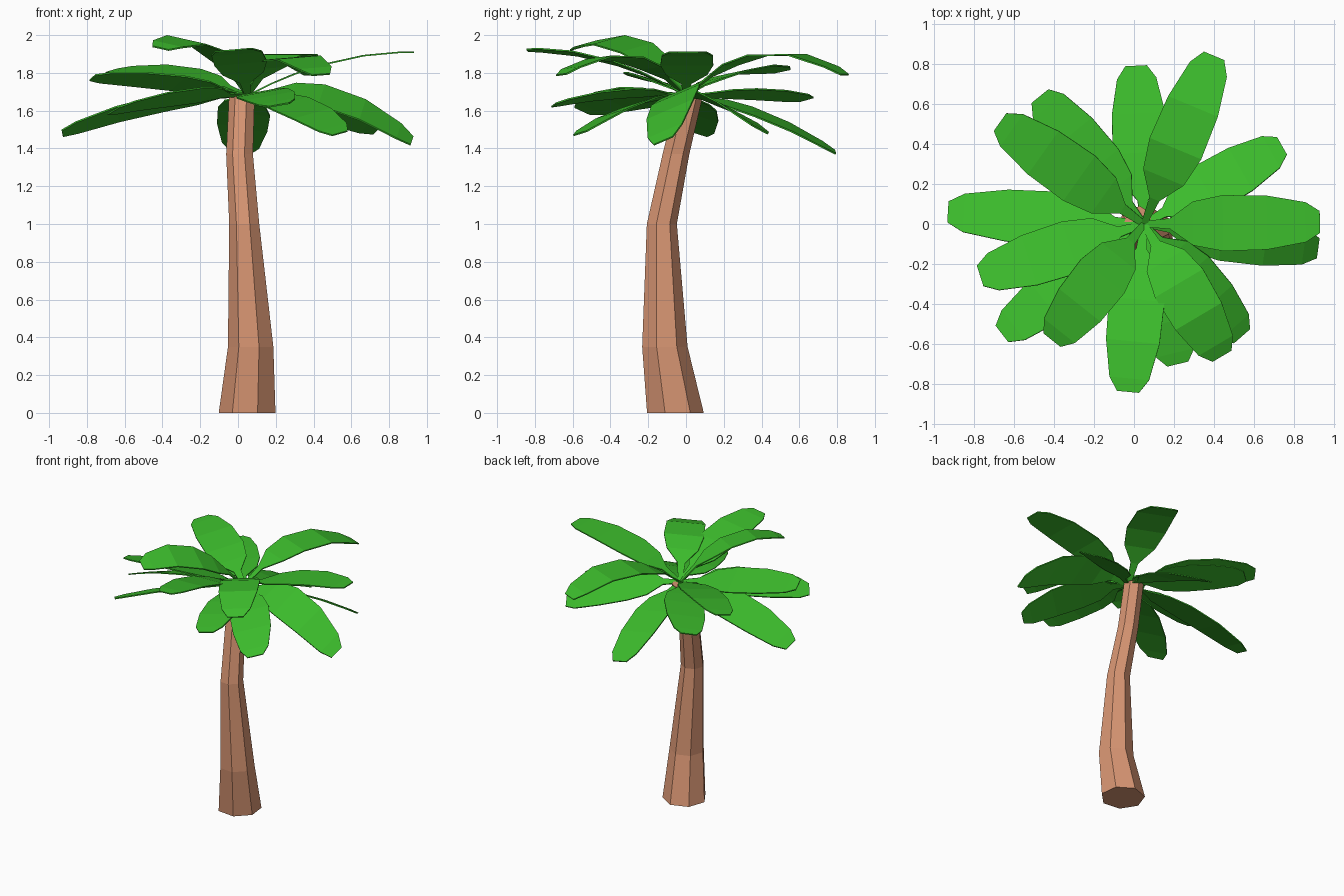
import bpy, math
from mathutils import Vector

if "Cube" in bpy.data.objects:
    bpy.data.objects.remove(bpy.data.objects["Cube"])


def material(name, rgb):
    m = bpy.data.materials.new(name)
    m.diffuse_color = (*rgb, 1)
    m.use_nodes = True
    m.node_tree.nodes["Principled BSDF"].inputs["Base Color"].default_value = m.diffuse_color
    return m


def add_mesh(name, verts, faces, mat):
    me = bpy.data.meshes.new(name)
    me.from_pydata(verts, [], faces)
    me.materials.append(mat)
    ob = bpy.data.objects.new(name, me)
    bpy.context.collection.objects.link(ob)
    return ob


bark = material("bark", (0.68, 0.30, 0.17))
leaf = material("leaf", (0.045, 0.50, 0.025))

# Trunk: seven-sided rings along a bent line (x, y, z, radius)
N = 7
rings = [(0.052, -0.06, 0, 0.155), (0.07, -0.115, 0.35, 0.124), (0.035, -0.13, 1.0, 0.082),
         (0.01, -0.055, 1.37, 0.073), (0.022, 0.02, 1.68, 0.07)]
verts = [(x + r * math.cos(a), y + r * math.sin(a), z)
         for x, y, z, r in rings
         for a in [math.radians(-19.1) + 2 * math.pi * k / N for k in range(N)]]
faces = [(i * N + k, i * N + (k + 1) % N, (i + 1) * N + (k + 1) % N, (i + 1) * N + k)
         for i in range(len(rings) - 1) for k in range(N)]
faces += [tuple(reversed(range(N))), tuple(range(len(verts) - N, len(verts)))]
add_mesh("trunk", verts, faces, bark)

# Frond outline: (fraction of length, half width)
outline = [(0, 0.015), (0.15, 0.027), (0.28, 0.11), (0.45, 0.14),
           (0.7, 0.135), (0.92, 0.10), (1, 0.055)]
base = Vector((0.05, 0.0, 1.68))


def frond(name, tip, mid_z, roll):
    """Flat-faced leaf from the crown to tip, arched through mid_z, rolled about its length."""
    tip = Vector(tip)
    run = Vector((tip.x - base.x, tip.y - base.y, 0)).normalized()
    a = math.radians(roll)
    side = Vector((-run.y, run.x, 0)) * math.cos(a) + Vector((0, 0, math.sin(a)))
    verts = []
    for t, w in outline:
        p = base.lerp(tip, t)
        p.z = base.z * (1 - t) * (1 - 2 * t) + 4 * mid_z * t * (1 - t) + tip.z * t * (2 * t - 1)
        verts += [p - side * w, p + side * w]
    faces = [(2 * i, 2 * i + 2, 2 * i + 3, 2 * i + 1) for i in range(len(outline) - 1)]
    ob = add_mesh(name, verts, faces, leaf)
    mod = ob.modifiers.new("thickness", 'SOLIDIFY')
    mod.thickness = 0.008
    mod.offset = 0


# Fronds: tip position, height halfway along, roll in degrees
fronds = [
    ((0.93, 0.01, 1.91), 1.855, 0),
    ((0.92, -0.12, 1.44), 1.67, 23),
    ((0.74, 0.39, 1.50), 1.63, -25),
    ((0.40, 0.84, 1.79), 1.90, 0),
    ((0.01, 0.79, 1.38), 1.58, 10),
    ((-0.67, 0.51, 1.81), 1.80, -10),
    ((-0.47, 0.64, 1.66), 1.69, -10),
    ((-0.93, 0.06, 1.48), 1.63, 17),
    ((-0.77, -0.26, 1.775), 1.75, 15),
    ((-0.66, -0.55, 1.60), 1.67, 20),
    ((-0.41, -0.58, 1.93), 1.945, -10),
    ((-0.03, -0.84, 1.92), 1.865, 5),
    ((0.22, -0.70, 1.63), 1.69, 10),
    ((0.44, -0.66, 1.79), 1.88, 4),
    ((0.54, -0.56, 1.48), 1.63, 12),
]
for i, (tip, mid_z, roll) in enumerate(fronds):
    frond(f"frond_{i + 1}", tip, mid_z, roll)
